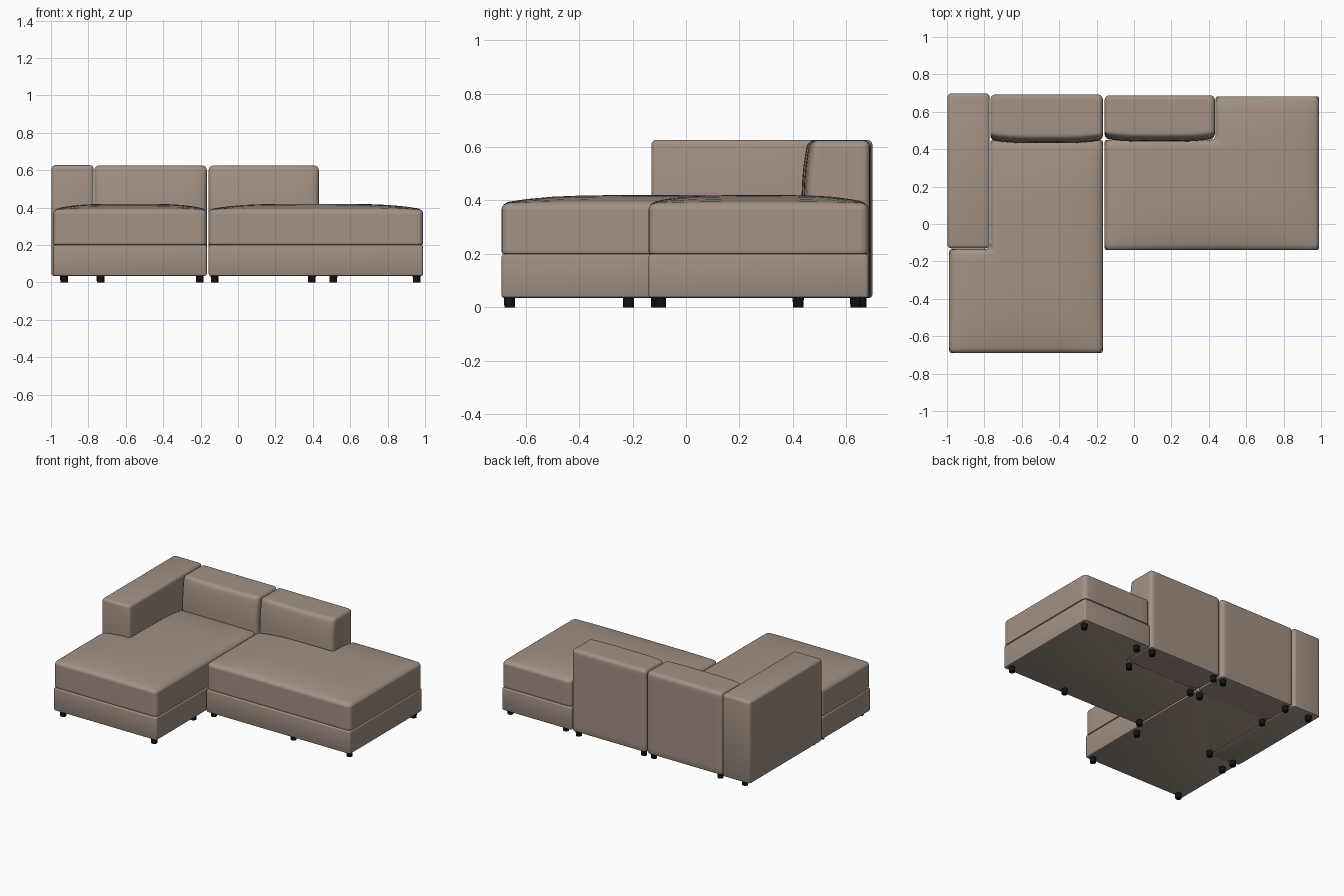
import bpy, bmesh, math
from mathutils import Vector

old = bpy.data.objects.get("Cube")
if old:
    bpy.data.objects.remove(old)


def material(name, rgb, rough):
    m = bpy.data.materials.new(name)
    m.use_nodes = True
    m.diffuse_color = (*rgb, 1)
    node = m.node_tree.nodes["Principled BSDF"]
    node.inputs["Base Color"].default_value = (*rgb, 1)
    node.inputs["Roughness"].default_value = rough
    return m


FABRIC = material("taupe upholstery", (0.36, 0.285, 0.235), 0.9)
BLACK = material("black plastic", (0.006, 0.006, 0.006), 0.5)


def finish(name, bm, mat, angle=40):
    bmesh.ops.recalc_face_normals(bm, faces=bm.faces)
    me = bpy.data.meshes.new(name)
    bm.to_mesh(me)
    bm.free()
    me.materials.append(mat)
    ob = bpy.data.objects.new(name, me)
    bpy.context.collection.objects.link(ob)
    bpy.ops.object.select_all(action="DESELECT")
    bpy.context.view_layer.objects.active = ob
    ob.select_set(True)
    bpy.ops.object.shade_smooth_by_angle(angle=math.radians(angle))
    return ob


def bevel(bm, test, width, segments):
    edges = [e for e in bm.edges if test(*(v.co for v in e.verts))]
    bmesh.ops.bevel(bm, geom=edges, offset=width, segments=segments,
                    profile=0.5, affect="EDGES", clamp_overlap=True)


def padded_block(name, outline, z0, z1, top_r, low_r, warp=None, cuts=12):
    """Extruded outline with rounded edges, sliced and warped to look stuffed."""
    bm = bmesh.new()
    face = bm.faces.new([bm.verts.new((x, y, z0)) for x, y in outline])
    ext = bmesh.ops.extrude_face_region(bm, geom=[face])["geom"]
    for v in ext:
        if isinstance(v, bmesh.types.BMVert):
            v.co.z = z1
    bmesh.ops.recalc_face_normals(bm, faces=bm.faces)
    mid = (z0 + z1) / 2
    bevel(bm, lambda a, b: a.z > mid or b.z > mid, top_r, 4)
    bevel(bm, lambda a, b: a.z < z0 + 1e-4 and b.z < z0 + 1e-4, low_r, 2)
    lo = Vector((min(p[0] for p in outline), min(p[1] for p in outline), z0))
    hi = Vector((max(p[0] for p in outline), max(p[1] for p in outline), z1))
    if warp:
        for axis in range(3):
            normal = Vector([float(i == axis) for i in range(3)])
            for k in range(1, cuts):
                bmesh.ops.bisect_plane(bm, geom=bm.verts[:] + bm.edges[:] + bm.faces[:],
                                       plane_co=lo.lerp(hi, k / cuts), plane_no=normal)
        for v in bm.verts:
            n = Vector([2 * (v.co[i] - lo[i]) / (hi[i] - lo[i]) - 1 for i in range(3)])
            warp(v.co, n)
    return finish(name, bm, FABRIC)


def rect(x0, x1, y0, y1):
    return [(x0, y0), (x1, y0), (x1, y1), (x0, y1)]


def crown(co, n):
    # domed cushion top, sides untouched near the seam
    fall = 1 - (1 - n.x ** 4) * (1 - n.y ** 4)
    co.z -= 0.03 * min(1, fall) * max(0, n.z)


def belly(co, n):
    # back cushion front bulges outward and leans back toward the top
    front = max(0, -n.y)
    co.y += front * (0.018 * n.x ** 4 + 0.025 * max(0, n.z) ** 3)


# L-shaped bases and seat cushions
chaise = [(-0.988, -0.69), (-0.167, -0.69), (-0.167, 0.45), (-0.768, 0.45),
          (-0.768, -0.135), (-0.988, -0.135)]
corner_seat = [(-0.157, -0.14), (0.99, -0.14), (0.99, 0.683), (0.437, 0.683),
               (0.437, 0.45), (-0.157, 0.45)]
for name, shape in (("chaise", chaise), ("open_end_seat", corner_seat)):
    padded_block(name + "_base", shape, 0.035, 0.2, 0.012, 0.01)
    padded_block(name + "_cushion", shape, 0.2, 0.42, 0.03, 0.008, crown)

# Backrests and arm, reaching down to the base level
padded_block("right_backrest", rect(-0.768, -0.167, 0.432, 0.692), 0.035, 0.625, 0.025, 0.012, belly)
padded_block("left_backrest", rect(-0.157, 0.432, 0.44, 0.688), 0.035, 0.625, 0.025, 0.012, belly)
padded_block("side_arm", rect(-0.997, -0.772, -0.13, 0.698), 0.035, 0.627, 0.02, 0.012)

# Feet under every module
feet = {
    "chaise_foot": [(-0.93, -0.66), (-0.205, -0.66), (-0.93, -0.215), (-0.205, -0.215),
                    (-0.735, -0.11), (-0.735, 0.42), (-0.205, 0.42)],
    "seat_foot": [(0.955, -0.095), (0.51, -0.095), (-0.125, -0.095), (0.955, 0.635),
                  (0.51, 0.635), (0.395, 0.42), (-0.125, 0.42)],
    "backrest_foot": [(-0.735, 0.655), (-0.205, 0.655), (-0.125, 0.655), (0.395, 0.655)],
    "arm_foot": [(-0.93, -0.11), (-0.93, 0.655)],
}
for name, spots in feet.items():
    for x, y in spots:
        bm = bmesh.new()
        bmesh.ops.create_cone(bm, cap_ends=True, segments=16, radius1=0.02, radius2=0.021, depth=0.04)
        bmesh.ops.translate(bm, verts=bm.verts, vec=(x, y, 0.02))
        finish(name, bm, BLACK)
